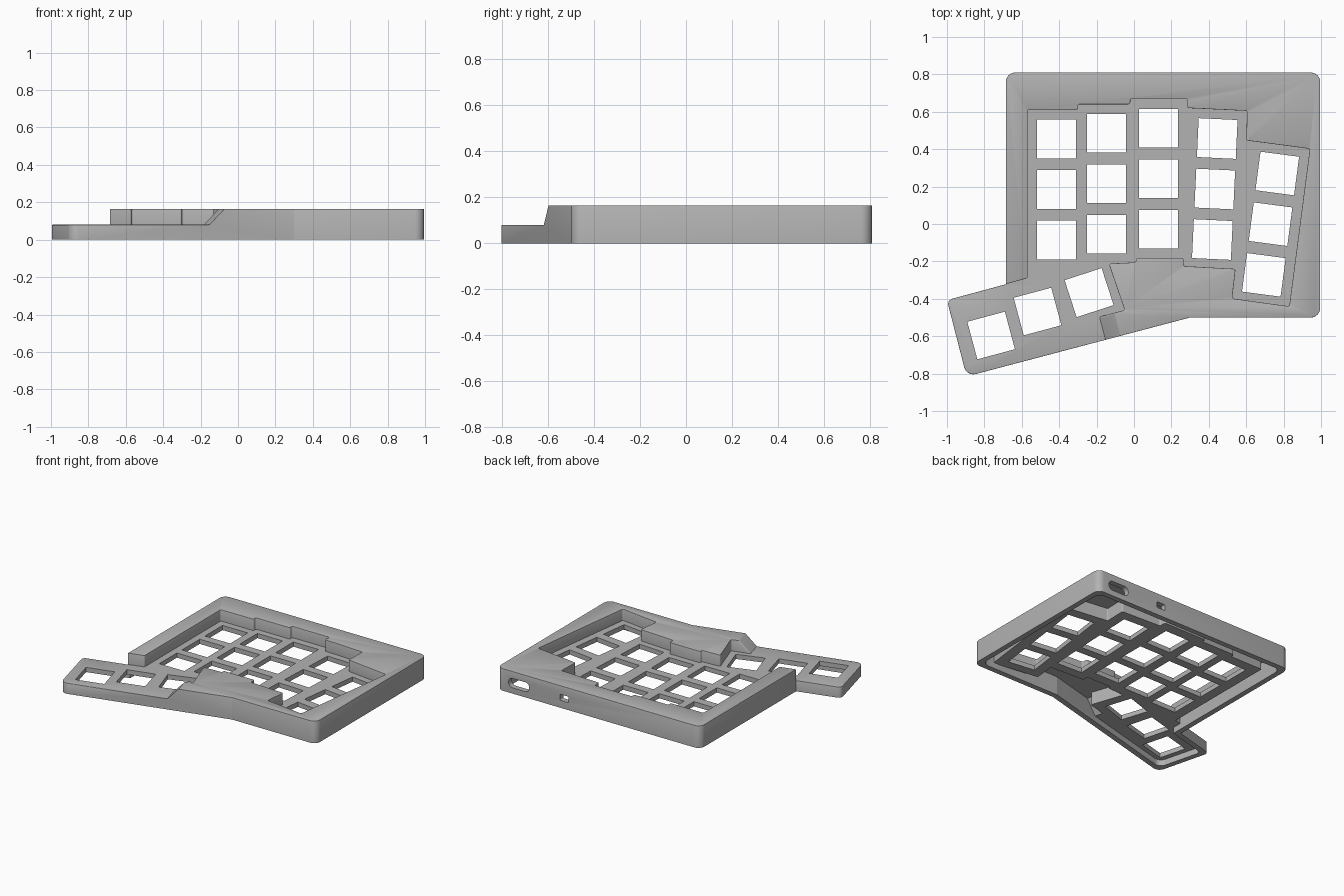
import bpy, bmesh, math
from mathutils import Vector, Matrix

if "Cube" in bpy.data.objects:
    bpy.data.objects.remove(bpy.data.objects["Cube"], do_unlink=True)

grey = bpy.data.materials.new("case_grey")
grey.use_nodes = True
colour = (0.45, 0.45, 0.45, 1)
grey.diffuse_color = colour
grey.node_tree.nodes["Principled BSDF"].inputs["Base Color"].default_value = colour

TOP, PLATE, UNDER, ROOF = 0.165, 0.08, 0.045, 0.14
WALL = 0.04

# Outer outline of the case, clockwise, with corner radii
outline = [(-0.685, 0.81, 0.05), (0.995, 0.81, 0.05), (0.995, -0.5, 0.05), (0.3, -0.5, 0.02),
           (-0.895, -0.815, 0.05), (-1.0, -0.407, 0.03), (-0.685, -0.322, 0)]
# Key well with the open thumb side, clockwise
well = [(-0.57, 0.61), (-0.3, 0.61), (-0.3, 0.64), (-0.02, 0.64), (-0.02, 0.67), (0.285, 0.67),
        (0.285, 0.62), (0.605, 0.605), (0.6, 0.447), (0.94, 0.402), (0.83, -0.44), (0.525, -0.398),
        (0.543, -0.24), (0.265, -0.225), (0.265, -0.182), (0.01, -0.182), (0.01, -0.205),
        (-0.135, -0.212), (-0.05, -0.46), (-0.185, -0.496), (-0.125, -0.72), (-0.12, -0.95),
        (-1.2, -0.95), (-1.2, -0.2), (-0.75, -0.2), (-0.7, -0.325), (-0.57, -0.29)]
well = [(x, y, 0.01) for x, y in well]


def offset(points, d):
    """Grow a clockwise outline by d, or shrink it when d is negative."""
    grown = []
    for i, (x, y, r) in enumerate(points):
        p = Vector((x, y))
        a = (p - Vector(points[i - 1][:2])).normalized()
        b = (Vector(points[(i + 1) % len(points)][:2]) - p).normalized()
        na, nb = Vector((-a.y, a.x)), Vector((-b.y, b.x))
        p = p + (na + nb) * d / (1 + na.dot(nb))
        grown.append((p.x, p.y, r))
    return grown


def rounded(points, steps=6):
    """Replace each corner by a short arc."""
    out = []
    for i, (x, y, r) in enumerate(points):
        p = Vector((x, y))
        a = Vector(points[i - 1][:2]) - p
        b = Vector(points[(i + 1) % len(points)][:2]) - p
        half = a.angle(b) / 2
        t = min(r / math.tan(half), a.length * 0.45, b.length * 0.45)
        if t < 0.0005:
            out.append(p)
            continue
        s, e = p + a.normalized() * t, p + b.normalized() * t
        c = p + (a.normalized() + b.normalized()).normalized() * t / math.cos(half)
        turn = (s - c).angle_signed(e - c)
        for k in range(steps + 1):
            out.append(c + Matrix.Rotation(-turn * k / steps, 2) @ (s - c))
    return out


def prism(name, loop, low, high, ramp=False):
    bm = bmesh.new()
    base = bm.faces.new([bm.verts.new((p[0], p[1], low)) for p in loop])
    side = bmesh.ops.extrude_face_region(bm, geom=[base])["geom"]
    for v in [g for g in side if isinstance(g, bmesh.types.BMVert)]:
        v.co.z = high
        # Lean the thumb end of the well into a ramp
        if ramp and -0.21 < v.co.x < -0.085 and -0.8 < v.co.y < -0.47:
            v.co += Vector((0.94, 0.25, 0)) * (high - low)
    bmesh.ops.recalc_face_normals(bm, faces=bm.faces)
    mesh = bpy.data.meshes.new(name)
    bm.to_mesh(mesh)
    bm.free()
    ob = bpy.data.objects.new(name, mesh)
    bpy.context.collection.objects.link(ob)
    mesh.materials.append(grey)
    return ob


def cut(target, cutter):
    mod = target.modifiers.new("cut", "BOOLEAN")
    mod.operation, mod.solver, mod.object = "DIFFERENCE", "EXACT", cutter
    bpy.context.view_layer.objects.active = target
    bpy.ops.object.modifier_apply(modifier=mod.name)
    bpy.data.objects.remove(cutter, do_unlink=True)


# Case block with the key well sunk into it
case = prism("keyboard_case", rounded(outline), 0, TOP)
cut(case, prism("well_cutter", rounded(well), PLATE, 0.18, True))

# Soften the upper rims
bm = bmesh.new()
bm.from_mesh(case.data)
bmesh.ops.dissolve_limit(bm, angle_limit=0.01, verts=bm.verts, edges=bm.edges)
rims = [e for e in bm.edges if len(e.link_faces) == 2 and e.calc_face_angle_signed() > 0.5
        and all(v.co.z > PLATE - 0.001 for v in e.verts)
        and abs(e.verts[0].co.z - e.verts[1].co.z) < 0.001]
bmesh.ops.bevel(bm, geom=rims, offset=0.008, segments=2, profile=0.5, affect="EDGES", clamp_overlap=True)
bm.to_mesh(case.data)
bm.free()

# Hollow underside, reaching up into the raised rim
cavity = prism("cavity_cutter", rounded(offset(outline, -WALL)), -0.1, ROOF)
cut(cavity, prism("plate_guard", rounded(offset(well, 0.025)), UNDER, ROOF + 0.005, True))
cut(case, cavity)

# Switch openings: first centre, step down the column, count, tilt in degrees
columns = [((-0.415, 0.455), (0, -0.27), 3, 0), ((-0.148, 0.485), (0, -0.27), 3, 0),
           ((0.13, 0.512), (0, -0.27), 3, 0), ((0.445, 0.457), (-0.013, -0.27), 3, -2.7),
           ((0.766, 0.27), (-0.036, -0.271), 3, -7.5), ((-0.764, -0.596), (0.248, 0.128), 2, 15),
           ((-0.24, -0.367), (0, 0), 1, 18)]
for start, step, count, tilt in columns:
    turn = Matrix.Rotation(math.radians(tilt), 2)
    for k in range(count):
        centre = Vector(start) + Vector(step) * k
        square = [centre + turn @ Vector((sx, sy)) * 0.104
                  for sx, sy in ((-1, 1), (1, 1), (1, -1), (-1, -1))]
        cut(case, prism("key_cutter", square, -0.05, 0.12))

# Cable ports in the back wall
for x, width, height, radius in ((0.815, 0.17, 0.07, 0.033), (0.44, 0.07, 0.045, 0.006)):
    w, h = width / 2, height / 2
    port = prism("port_cutter", rounded([(-w, h, radius), (w, h, radius), (w, -h, radius), (-w, -h, radius)]),
                 -0.08, 0.08)
    port.data.transform(Matrix.Translation((x, 0.81, 0.078)) @ Matrix.Rotation(math.pi / 2, 4, "X"))
    cut(case, port)

bpy.ops.object.select_all(action="DESELECT")
case.select_set(True)
bpy.context.view_layer.objects.active = case
bpy.ops.object.shade_smooth_by_angle(angle=math.radians(30))
